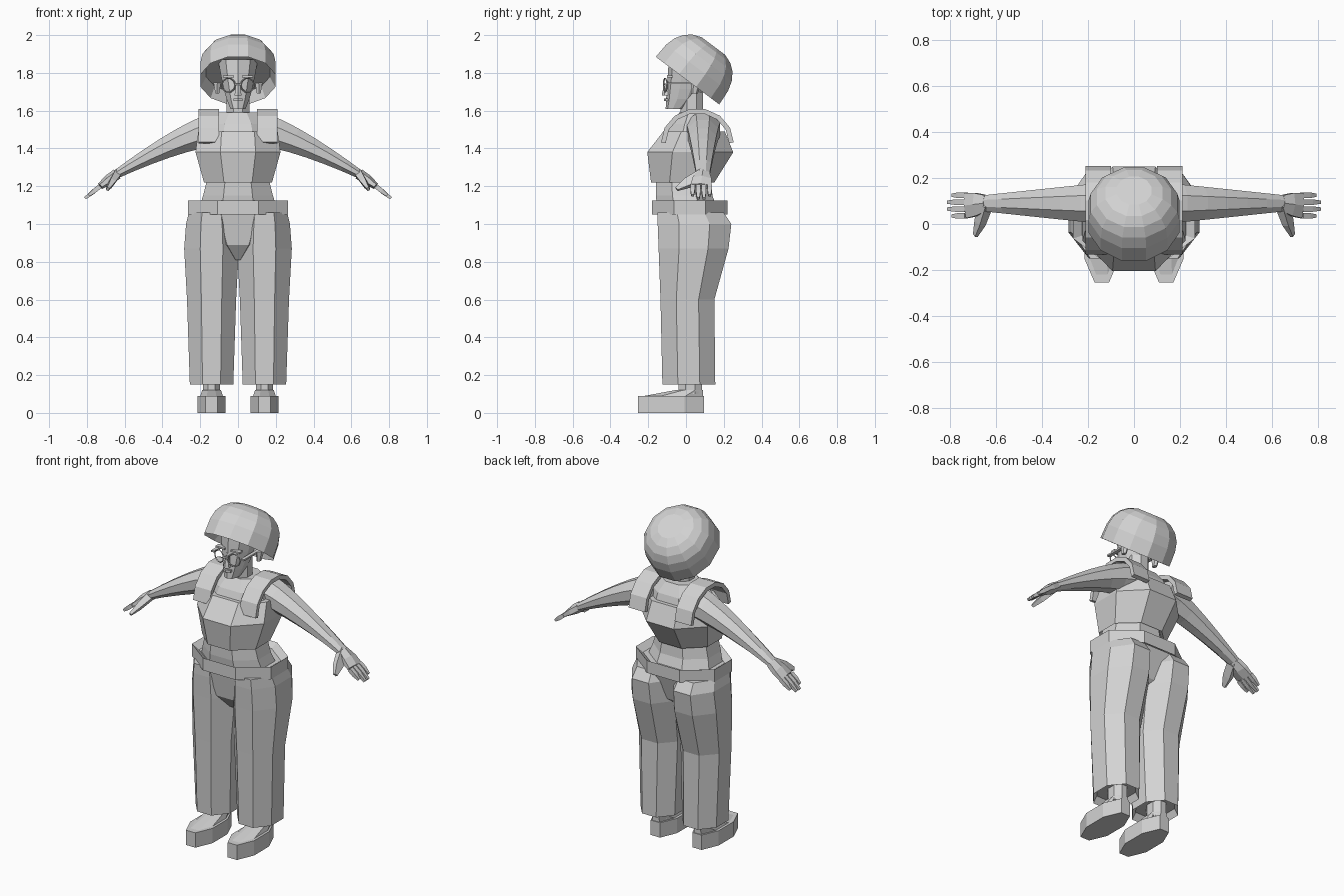
import bpy, bmesh, math
from mathutils import Vector

cube = bpy.data.objects.get("Cube")
if cube:
    bpy.data.objects.remove(cube)

grey = bpy.data.materials.new("plain grey")
grey.use_nodes = True
tone = (0.65, 0.65, 0.65, 1)
grey.diffuse_color = tone
grey.node_tree.nodes["Principled BSDF"].inputs["Base Color"].default_value = tone

side_axis, depth_axis, up_axis = Vector((1, 0, 0)), Vector((0, 1, 0)), Vector((0, 0, 1))


def finish(name, bm):
    bmesh.ops.recalc_face_normals(bm, faces=bm.faces)
    mesh = bpy.data.meshes.new(name)
    bm.to_mesh(mesh)
    bm.free()
    mesh.materials.append(grey)
    obj = bpy.data.objects.new(name, mesh)
    bpy.context.collection.objects.link(obj)
    return obj


def ring(center, across, along, width, depth, sides):
    # Flat-sided polygon whose sides touch the given radii
    reach = 1 / math.cos(math.pi / sides)
    points = []
    for i in range(sides):
        angle = (i + 0.5) * math.tau / sides
        points.append(center + across * (width * reach * math.cos(angle))
                      + along * (depth * reach * math.sin(angle)))
    return points


def recess(loop, shift):
    # Smaller copy of a ring, moved inwards to make an open end
    middle = sum(loop, Vector()) / len(loop)
    return [middle + (point - middle) * 0.85 + shift for point in loop]


def loft(name, rings):
    bm = bmesh.new()
    loops = [[bm.verts.new(point) for point in loop] for loop in rings]
    count = len(loops[0])
    for lower, upper in zip(loops, loops[1:]):
        for i in range(count):
            j = (i + 1) % count
            bm.faces.new((lower[i], lower[j], upper[j], upper[i]))
    bm.faces.new(loops[0])
    bm.faces.new(loops[-1])
    return finish(name, bm)


def stack(name, levels, center=0, sides=8, open_bottom=False, open_top=False):
    # Each level holds height, half width, front and back
    rings = []
    for height, width, front, back in levels:
        middle = Vector((center, (front + back) / 2, height))
        rings.append(ring(middle, side_axis, depth_axis, width, (back - front) / 2, sides))
    if open_bottom:
        rings.insert(0, recess(rings[0], up_axis * 0.04))
    if open_top:
        rings.append(recess(rings[-1], up_axis * -0.03))
    return loft(name, rings)


def limb(name, points, radii, mirror, sides=8):
    # Tube along a path, with a depth and a thickness radius at each point
    path = [Vector((mirror * x, y, z)) for x, y, z in points]
    rings = []
    for i, point in enumerate(path):
        ahead = path[min(i + 1, len(path) - 1)]
        behind = path[max(i - 1, 0)]
        direction = (ahead - behind).normalized()
        across = (depth_axis - direction * direction.dot(depth_axis)).normalized()
        rings.append(ring(point, across, direction.cross(across), *radii[i], sides))
    return loft(name, rings)


def shoulder_strap(label, mirror):
    # Arched band from the chest over the shoulder to the back
    bm = bmesh.new()
    steps = 7
    rows = []
    for i in range(steps + 1):
        angle = math.pi * i / steps
        y = 0.06 - 0.18 * math.cos(angle)
        z = 1.43 + 0.17 * math.sin(angle)
        rows.append([bm.verts.new((mirror * x, y, z)) for x in (0.1, 0.21)])
    for near, far in zip(rows, rows[1:]):
        bm.faces.new((near[0], near[1], far[1], far[0]))
    strap = finish(label + "_shoulder_strap", bm)
    thickness = strap.modifiers.new("thickness", "SOLIDIFY")
    thickness.thickness = 0.025
    thickness.offset = 0


def arm_and_hand(label, mirror):
    # Tapering, slightly drooping arm
    points, radii = [], []
    steps = 6
    for i in range(steps + 1):
        t = i / steps
        points.append((0.12 + 0.53 * t, 0.09, 1.5 - 0.24 * t ** 1.3))
        radii.append((0.09 - 0.055 * t, 0.09 - 0.068 * t))
    limb(label + "_arm", points, radii, mirror)

    # Palm, four fingers and thumb
    wrist, knuckles = Vector((0.64, 0.09, 1.265)), Vector((0.73, 0.08, 1.2))
    limb(label + "_palm", [wrist, wrist.lerp(knuckles, 0.5), knuckles],
         [(0.035, 0.025), (0.05, 0.025), (0.055, 0.015)], mirror, sides=6)
    for i, finger in enumerate(("index", "middle", "ring", "little")):
        length = 0.08 - 0.02 * (finger in ("index", "little"))
        root = knuckles + depth_axis * (0.03 * (i - 1.5))
        tip = root + Vector((length, 0, -0.8 * length))
        limb(f"{label}_{finger}_finger", [root, root.lerp(tip, 0.5), tip],
             [(0.012, 0.012), (0.012, 0.012), (0.007, 0.007)], mirror, sides=4)
    thumb_tip = Vector((0.69, -0.05, 1.185))
    limb(label + "_thumb", [wrist, wrist.lerp(thumb_tip, 0.6), thumb_tip],
         [(0.025, 0.02), (0.025, 0.015), (0.01, 0.007)], mirror, sides=4)


def leg_and_shoe(label, mirror):
    center = mirror * 0.14
    # Straight trouser leg with an open cuff, fuller at the seat
    stack(label + "_trouser_leg",
          [(0.15, 0.115, -0.125, 0.155), (0.6, 0.13, -0.135, 0.15), (0.87, 0.145, -0.145, 0.225),
           (1, 0.135, -0.15, 0.24), (1.06, 0.12, -0.15, 0.2)], center, open_bottom=True)
    # Chunky sole, instep and ankle
    stack(label + "_sole", [(height, 0.075, -0.255, 0.095) for height in (0, 0.09)], center)
    stack(label + "_instep", [(0.09, 0.06, -0.22, 0.09), (0.12, 0.05, -0.06, 0.09)], center)
    stack(label + "_ankle", [(height, 0.045, -0.04, 0.085) for height in (0.1, 0.2)], center)


def face_side(label, mirror):
    # Ear, eyebrow and round glasses with a temple arm
    stack(label + "_ear", [(1.69, 0.01, 0.03, 0.06), (1.75, 0.02, 0.03, 0.08)], mirror * 0.11, sides=6)
    stack(label + "_eyebrow", [(height, 0.03, -0.1, -0.07) for height in (1.775, 1.785)],
          mirror * 0.05, sides=4)
    stack(label + "_glasses_arm", [(height, 0.01, -0.1, 0.05) for height in (1.74, 1.75)],
          mirror * 0.1, sides=4)
    bpy.ops.mesh.primitive_torus_add(location=(mirror * 0.05, -0.11, 1.735),
                                     rotation=(math.pi / 2, 0, mirror * 0.25),
                                     major_radius=0.037, minor_radius=0.004,
                                     major_segments=10, minor_segments=4)
    rim = bpy.context.object
    rim.name = label + "_glasses_rim"
    rim.data.materials.append(grey)


for label, mirror in (("left", 1), ("right", -1)):
    leg_and_shoe(label, mirror)
    shoulder_strap(label, mirror)
    arm_and_hand(label, mirror)
    face_side(label, mirror)

# Trouser seat and waistband
stack("pelvis", [(0.81, 0.03, -0.06, 0.06), (0.89, 0.14, -0.125, 0.15), (1.06, 0.25, -0.15, 0.2)])
stack("waistband", [(height, 0.265, -0.18, 0.22) for height in (1.05, 1.125)],
      open_bottom=True, open_top=True)

# Bare midriff, cropped top, bare chest and neck
stack("midriff", [(1.07, 0.21, -0.15, 0.17), (1.15, 0.185, -0.16, 0.14), (1.25, 0.16, -0.16, 0.13)])
stack("top", [(1.22, 0.18, -0.185, 0.15), (1.38, 0.225, -0.205, 0.25), (1.49, 0.21, -0.12, 0.205)],
      open_bottom=True)
stack("chest", [(1.46, 0.19, -0.11, 0.19), (1.53, 0.17, -0.08, 0.17), (1.59, 0.11, -0.035, 0.13)])
stack("neck", [(height, 0.06, -0.03, 0.09) for height in (1.57, 1.7)])

# Head, widening from a pointed chin to the temples
head_levels = []
for i in range(6):
    t = i / 5
    head_levels.append((1.61 + 0.26 * t, 0.105 * (0.12 + 0.88 * t) ** 0.45, -0.105 + 0.02 * t,
                        0.14 * math.sqrt(t)))
stack("head", head_levels, sides=10)
stack("nose", [(1.68, 0.02, -0.125, -0.08), (1.7, 0.015, -0.122, -0.08), (1.76, 0.01, -0.1, -0.08)], sides=6)
stack("lips", [(height, 0.025, -0.115, -0.08) for height in (1.65, 1.665)], sides=6)
stack("glasses_bridge", [(height, 0.015, -0.12, -0.11) for height in (1.735, 1.745)], sides=4)

# Hair: a rounded bob tilted back, hollow below the fringe
down_back, crown = Vector((0, 0.8, -0.6)), Vector((0, 0.6, 0.8))
rim_center = Vector((0, 0, 1.765))
hair_rings = []
for degrees in range(0, 90, 15):
    angle = math.radians(degrees)
    radius = 0.21 * math.cos(angle) ** 0.75
    height = 0.235 * math.sin(angle) ** 0.75
    middle = rim_center + crown * height + down_back * 0.01
    hair_rings.append(ring(middle, side_axis, down_back, min(radius, 0.198), radius, 12))
hair_rings.insert(0, recess(hair_rings[0], crown * 0.06))
loft("hair", hair_rings)
